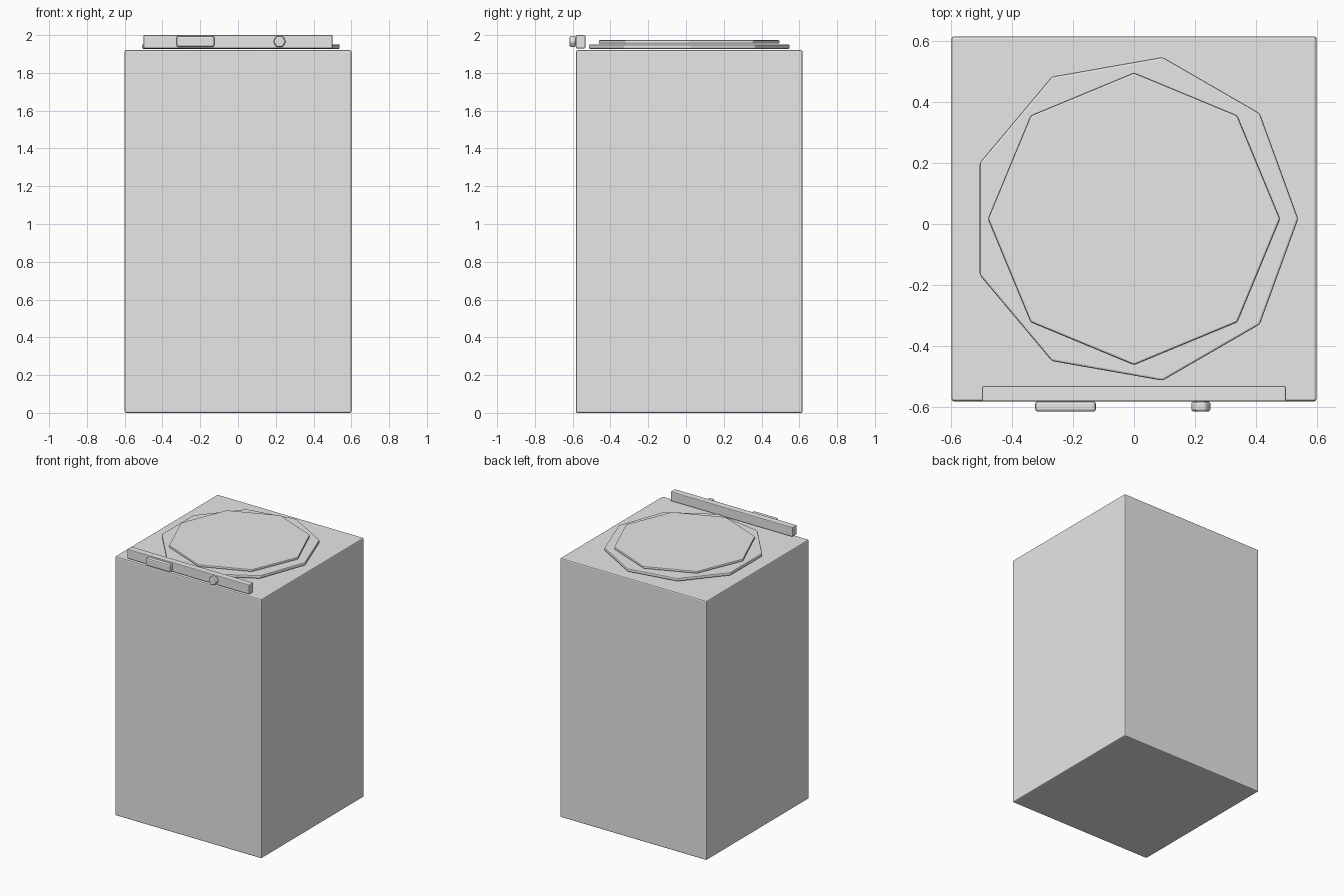
import bpy
import math

default = bpy.data.objects.get("Cube")
if default:
    bpy.data.objects.remove(default, do_unlink=True)

# Single plain grey finish
grey = bpy.data.materials.new("light_grey")
grey.use_nodes = True
grey.diffuse_color = (0.8, 0.8, 0.8, 1)
grey.node_tree.nodes["Principled BSDF"].inputs["Base Color"].default_value = (0.8, 0.8, 0.8, 1)


def finish(name, bevel):
    """Name the active object, colour it and soften its edges."""
    obj = bpy.context.object
    obj.name = name
    obj.data.materials.append(grey)
    mod = obj.modifiers.new("edge_bevel", "BEVEL")
    mod.width = bevel
    mod.segments = 2
    mod.limit_method = "ANGLE"
    mod.angle_limit = math.radians(30)
    return obj


def box(name, low, high, bevel):
    centre = [(a + b) / 2 for a, b in zip(low, high)]
    bpy.ops.mesh.primitive_cube_add(size=1, location=centre)
    bpy.context.object.scale = [b - a for a, b in zip(low, high)]
    bpy.ops.object.transform_apply(location=False, rotation=False, scale=True)
    return finish(name, bevel)


def prism(name, sides, radius, depth, centre, bevel, turn=0, tilt=0):
    """Flat-sided disc; turn spins it about its own axis before tilting."""
    bpy.ops.mesh.primitive_cylinder_add(vertices=sides, radius=radius, depth=depth,
                                        location=centre, rotation=(tilt, 0, turn))
    bpy.ops.object.transform_apply(location=False, rotation=True, scale=False)
    return finish(name, bevel)


MID_Y = 0.017     # body centre; the controls project at the front
FRONT = MID_Y - 0.6

# Cabinet
box("cabinet", (-0.6, FRONT, 0), (0.6, MID_Y + 0.6, 1.92), 0.008)

# Control strip along the front top edge, with display and knob
box("control_panel", (-0.5, FRONT, 1.93), (0.5, -0.533, 2.0), 0.005)
box("display", (-0.325, -0.617, 1.938), (-0.125, FRONT, 1.994), 0.009)
prism("knob", 6, 0.034, 0.034, (0.22, -0.6, 1.966), 0.009,
      tilt=math.radians(90)).rotation_euler.y = math.radians(30)

# Lid: nine-sided rim under an eight-sided cover
prism("lid_rim", 9, 0.54, 0.024, (0, MID_Y, 1.939), 0.007, turn=math.radians(-90))
prism("lid_cover", 8, 0.48, 0.018, (0, MID_Y, 1.964), 0.006)
